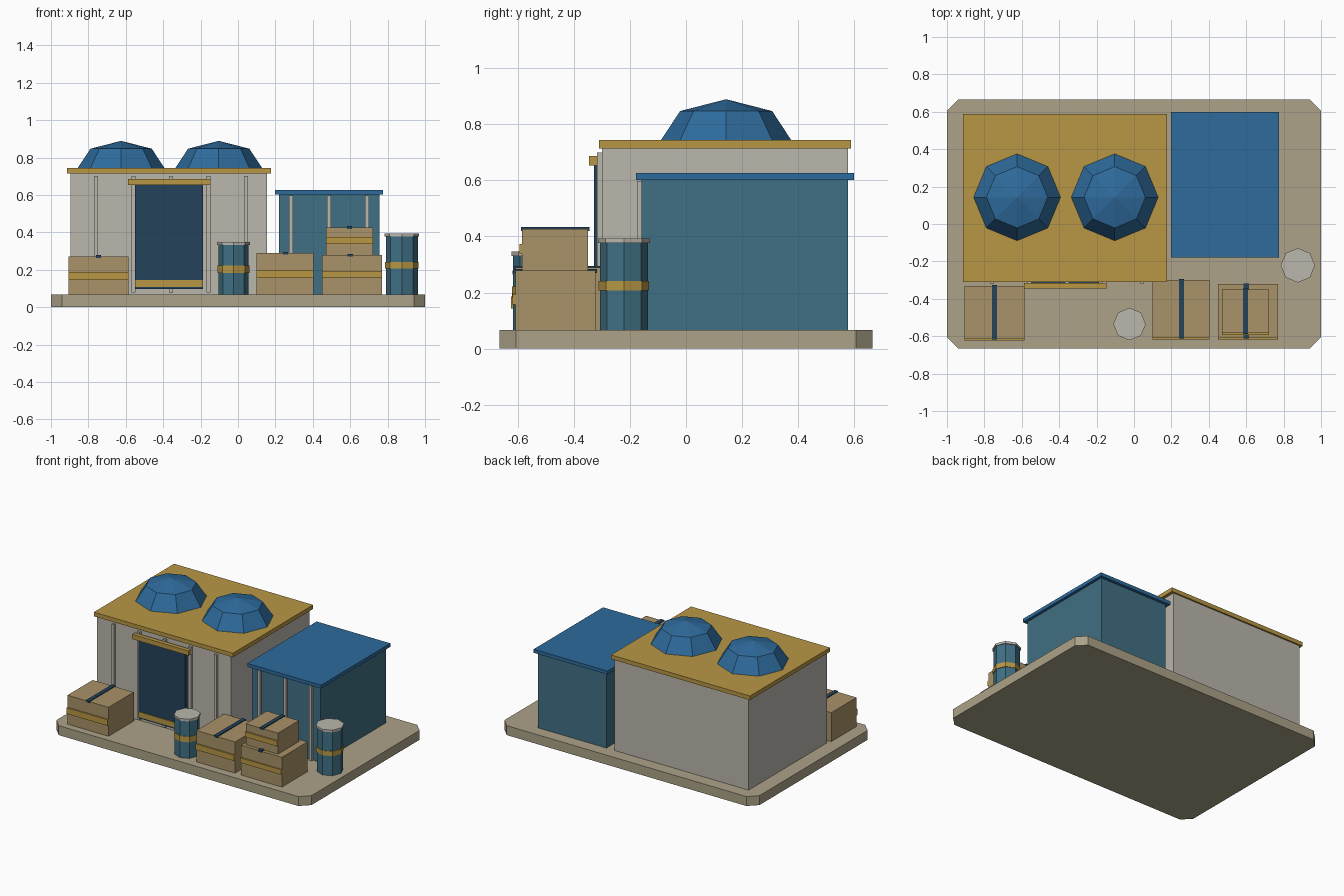
import bpy, bmesh, math

if "Cube" in bpy.data.objects:
    bpy.data.objects.remove(bpy.data.objects["Cube"])


def material(name, rgb):
    m = bpy.data.materials.new(name)
    lin = [((c / 255 + 0.055) / 1.055) ** 2.4 for c in rgb]
    m.diffuse_color = (*lin, 1)
    m.use_nodes = True
    m.node_tree.nodes["Principled BSDF"].inputs["Base Color"].default_value = m.diffuse_color
    return m


CONCRETE = material("pale concrete", (187, 183, 173))
SAND = material("sand stone", (172, 162, 136))
GOLD = material("ochre gold", (184, 151, 69))
BLUE = material("roof blue", (46, 107, 156))
NAVY = material("dark navy", (35, 66, 91))
TEAL = material("wall teal", (64, 112, 132))
TAN = material("crate tan", (169, 146, 104))


def finish(bm, name, mat):
    bmesh.ops.recalc_face_normals(bm, faces=bm.faces)
    me = bpy.data.meshes.new(name)
    bm.to_mesh(me)
    bm.free()
    me.materials.append(mat)
    ob = bpy.data.objects.new(name, me)
    bpy.context.collection.objects.link(ob)
    return ob


def box(name, mat, x, y, z):
    """Box from (min, max) ranges on each axis."""
    bm = bmesh.new()
    bmesh.ops.create_cube(bm, size=1)
    for v in bm.verts:
        v.co = [r[0] if c < 0 else r[1] for c, r in zip(v.co, (x, y, z))]
    return finish(bm, name, mat)


def octagon(name, mat, cx, cy, levels):
    """Eight-sided solid lofted through (radius, z) levels; radius 0 is a tip."""
    bm = bmesh.new()
    rings = []
    for r, z in levels:
        n = 8 if r else 1
        rings.append([bm.verts.new((cx + r * math.cos(i * math.pi / 4),
                                    cy + r * math.sin(i * math.pi / 4), z)) for i in range(n)])
    for a, b in zip(rings, rings[1:]):
        for i in range(8):
            j = (i + 1) % 8
            bm.faces.new([a[i], a[j], b[0]] if len(b) == 1 else [a[i], a[j], b[j], b[i]])
    bm.faces.new(rings[0][::-1])
    if len(rings[-1]) == 8:
        bm.faces.new(rings[-1])
    return finish(bm, name, mat)


# Ground slab with clipped corners
G = 0.067
bm = bmesh.new()
w, d, c = 1.0, 0.665, 0.06
outline = [(w - c, -d), (w, -d + c), (w, d - c), (w - c, d),
           (-w + c, d), (-w, d - c), (-w, -d + c), (-w + c, -d)]
base = bm.faces.new([bm.verts.new((x, y, 0)) for x, y in outline])
top = bmesh.ops.extrude_face_region(bm, geom=[base])
for v in top["geom"]:
    if isinstance(v, bmesh.types.BMVert):
        v.co.z = G
if not base.is_valid or len(bm.faces) < 10:
    bm.faces.new([v for v in bm.verts if v.co.z == 0])
finish(bm, "ground_slab", SAND)

# Main hall with roof, front ribs and domes
box("hall_walls", CONCRETE, (-0.895, 0.155), (-0.30, 0.577), (G, 0.715))
box("hall_roof", GOLD, (-0.913, 0.177), (-0.31, 0.588), (0.714, 0.743))
for i in range(5):
    x = -0.759 + i * 0.2005
    box("hall_rib", CONCRETE, (x - 0.01, x + 0.01), (-0.318, -0.29), (0.077, 0.70))
for x in (-0.625, -0.103):
    octagon("roof_dome", BLUE, x, 0.143, [(0.233, 0.742), (0.164, 0.847), (0, 0.889)])

# Entrance door with lintel and sill
box("door", NAVY, (-0.552, -0.187), (-0.328, -0.295), (0.096, 0.66))
box("door_lintel", GOLD, (-0.588, -0.147), (-0.345, -0.315), (0.653, 0.686))
box("door_sill", GOLD, (-0.552, -0.187), (-0.334, -0.31), (0.107, 0.144))

# Side annex with roof and ribs
box("annex_walls", TEAL, (0.22, 0.757), (-0.158, 0.577), (G, 0.605))
box("annex_roof", BLUE, (0.198, 0.776), (-0.179, 0.598), (0.602, 0.627))
for x in (0.283, 0.487, 0.69):
    box("annex_rib", CONCRETE, (x - 0.01, x + 0.01), (-0.174, -0.15), (G, 0.597))


def crate(x, y, z, band, strap_x):
    """Crate with a front band and a strap over the lid."""
    box("crate", TAN, x, y, z)
    box("crate_band", GOLD, x, (y[0] - 0.01, y[0] + 0.01), band)
    box("crate_strap", NAVY, (strap_x - 0.014, strap_x + 0.014),
        (y[0] - 0.004, y[1] + 0.005), (z[1] - 0.008, z[1] + 0.006))


crate((-0.907, -0.585), (-0.614, -0.332), (G, 0.272), (0.144, 0.187), -0.746)
crate((0.10, 0.403), (-0.608, -0.30), (G, 0.289), (0.157, 0.198), 0.254)
crate((0.45, 0.77), (-0.608, -0.322), (G, 0.278), (0.158, 0.193), 0.60)
crate((0.47, 0.722), (-0.584, -0.349), (0.278, 0.427), (0.337, 0.374), 0.596)


def barrel(x, y, r, height, band):
    """Eight-sided barrel with a lid and a middle band."""
    octagon("barrel", TEAL, x, y, [(r, G), (r, height - 0.01)])
    octagon("barrel_band", GOLD, x, y, [(r + 0.004, band[0]), (r + 0.004, band[1])])
    octagon("barrel_lid", CONCRETE, x, y, [(r + 0.006, height - 0.016), (r + 0.006, height)])


barrel(-0.024, -0.535, 0.081, 0.347, (0.182, 0.222))
barrel(0.876, -0.221, 0.086, 0.393, (0.207, 0.241))
